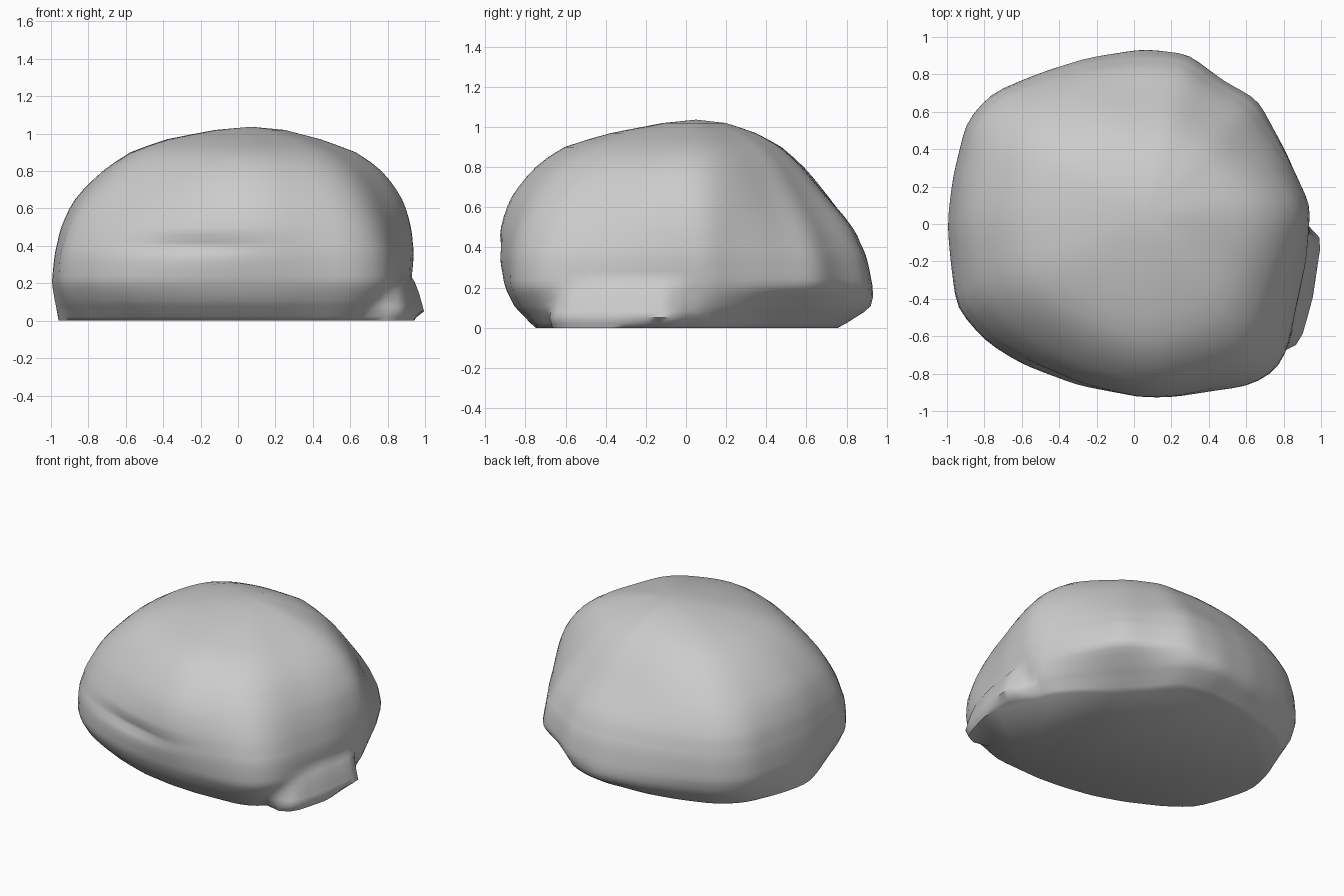
import bpy, bmesh, math

if "Cube" in bpy.data.objects:
    bpy.data.objects.remove(bpy.data.objects["Cube"])

CX, CY = 0.07, 0.05      # vertical axis of the boulder
N = 96                   # points per ring

# widest outline seen from above
OUTLINE = [(0.945, 0.1), (0.825, 0.38), (0.665, 0.67), (0.485, 0.77), (0.285, 0.915),
           (0.05, 0.935), (-0.25, 0.89), (-0.5, 0.81), (-0.755, 0.705), (-0.895, 0.555),
           (-0.97, 0.25), (-1, 0), (-0.98, -0.25), (-0.955, -0.45), (-0.8, -0.635),
           (-0.6, -0.76), (-0.3, -0.87), (0, -0.925), (0.2, -0.93), (0.63, -0.87),
           (0.77, -0.78), (0.83, -0.65), (0.925, -0.2)]
# low foot on the right side
FOOT = [(0.76, -0.68), (0.82, -0.68), (0.89, -0.63), (0.955, -0.4), (1.0, -0.1),
        (0.98, -0.04), (0.92, 0.0), (0.86, 0.06)]

# share of the outline radius at each height, for eight directions
LEVELS = [0, .1, .2, .35, .5, .65, .8, .9, .97, 1.02]
PROFILES = [
    [.86, .95, .98, 1, .985, .94, .82, .66, .43, .21],    # right
    [.64, .83, 1, .97, .89, .77, .64, .52, .36, .17],     # back right
    [.80, 1, 1, .965, .89, .74, .60, .475, .34, .17],     # back
    [.87, .97, 1, .99, .95, .85, .70, .55, .38, .17],     # back left
    [.97, .985, 1, .985, .955, .89, .75, .61, .43, .18],  # left
    [.82, .93, .99, .99, .94, .86, .74, .62, .43, .17],   # front left
    [.81, .92, .97, 1, 1, .95, .83, .69, .44, .17],       # front
    [.86, .94, 1, .99, .94, .86, .74, .59, .39, .17],     # front right
]


def lerp_table(xs, ys, x):
    for i in range(len(xs) - 1):
        if x <= xs[i + 1]:
            t = (x - xs[i]) / (xs[i + 1] - xs[i])
            return ys[i] + t * (ys[i + 1] - ys[i])
    return ys[-1]


def ray(points, a, closed):
    """Distance from the axis to a polyline along angle a, 0 if missed."""
    dx, dy = math.cos(a), math.sin(a)
    for i in range(len(points) if closed else len(points) - 1):
        (x1, y1), (x2, y2) = points[i], points[(i + 1) % len(points)]
        px, py, ex, ey = x1 - CX, y1 - CY, x2 - x1, y2 - y1
        d = dx * ey - dy * ex
        if abs(d) < 1e-9:
            continue
        r, s = (px * ey - py * ex) / d, (px * dy - py * dx) / d
        if r > 0 and -1e-6 <= s <= 1 + 1e-6:
            return r
    return 0


def body_radius(a, z):
    k = a / (math.pi / 4)
    i, t = int(k) % 8, k - int(k)
    t = .5 * t + .5 * t * t * (3 - 2 * t)
    f = ((1 - t) * lerp_table(LEVELS, PROFILES[i], z)
         + t * lerp_table(LEVELS, PROFILES[(i + 1) % 8], z))
    return f * ray(OUTLINE, a, True)


def add_details(r, a, z):
    # shallow crease across the front
    x = CX + r * math.cos(a)
    if math.sin(a) < 0:
        r -= .03 * math.exp(-((z - .40) / .035) ** 2 - ((x + .25) / .32) ** 2)
    # foot bulging out at the bottom right, undercut towards its rear end
    if z < .3:
        foot = ray(FOOT, a, False)
        y = CY + foot * math.sin(a)
        low = .98 - .08 * min(1, max(0, (y + .35) / .35))
        foot *= lerp_table([0, .05, .15, .22, .3], [low, 1, .97, .94, .86], z)
        r = max(r, foot)
    return r


heights = [0, .02, .05, .08, .11, .15, .18, .21, .24, .28, .32, .36, .39, .42, .46, .5,
           .55, .6, .65, .7, .75, .8, .85, .9, .935, .97, .995, 1.02]
angles = [2 * math.pi * j / N for j in range(N)]
grid = [[body_radius(a, z) for a in angles] for z in heights]

# soften the skin around the rings (more towards the crown) and between them
for k, z in enumerate(heights):
    for step in range(1 + int(10 * max(0, z - .4))):
        row = grid[k]
        grid[k] = [.25 * row[j - 1] + .5 * row[j] + .25 * row[(j + 1) % N] for j in range(N)]
grid[1:-1] = [[.25 * p + .5 * q + .25 * n for p, q, n in zip(*rows)]
              for rows in zip(grid, grid[1:], grid[2:])]
grid = [[add_details(r, a, z) for a, r in zip(angles, row)] for z, row in zip(heights, grid)]

# boulder skin: stacked rings, rounded crown and flat base
bm = bmesh.new()
rings = [[bm.verts.new((CX + r * math.cos(a), CY + r * math.sin(a), z))
          for a, r in zip(angles, row)] for z, row in zip(heights, grid)]
for lo, hi in zip(rings, rings[1:]):
    for j in range(N):
        n = (j + 1) % N
        bm.faces.new((lo[j], lo[n], hi[n], hi[j]))
top = bm.verts.new((CX, CY, 1.037))
for j in range(N):
    bm.faces.new((rings[-1][j], rings[-1][(j + 1) % N], top))
bm.faces.new(rings[0][::-1])
bmesh.ops.recalc_face_normals(bm, faces=bm.faces)

mesh = bpy.data.meshes.new("boulder")
bm.to_mesh(mesh)
bm.free()
boulder = bpy.data.objects.new("boulder", mesh)
bpy.context.collection.objects.link(boulder)
bpy.context.view_layer.objects.active = boulder
boulder.select_set(True)
bpy.ops.object.shade_smooth_by_angle(angle=math.radians(60))
